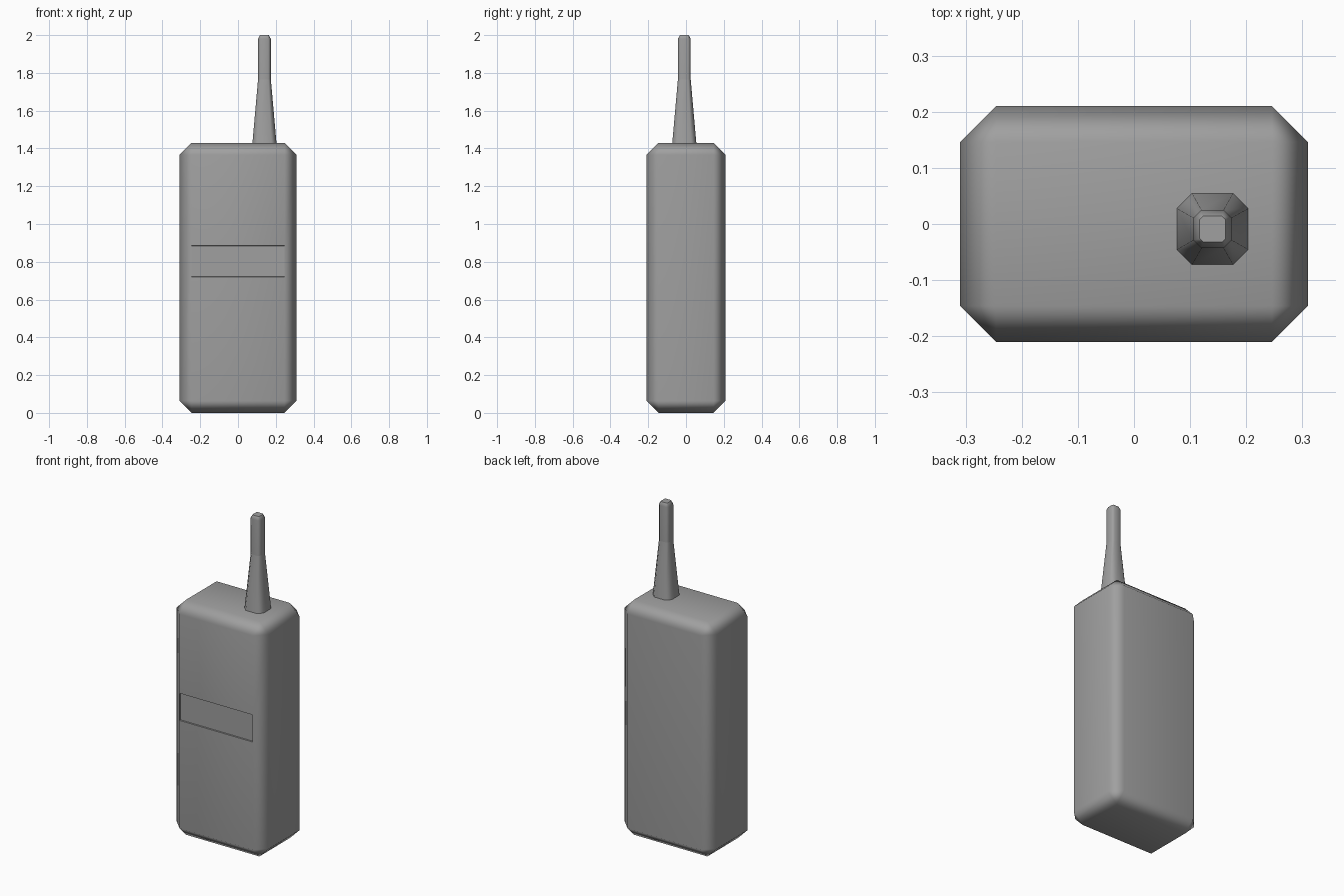
import bpy, bmesh, math

if "Cube" in bpy.data.objects:
    bpy.data.objects.remove(bpy.data.objects["Cube"])

grey = bpy.data.materials.new("mid grey")
grey.diffuse_color = (0.35, 0.35, 0.35, 1)
grey.use_nodes = True
grey.node_tree.nodes["Principled BSDF"].inputs["Base Color"].default_value = grey.diffuse_color


def finish(bm, name):
    """Smooth shading with sharp edges above 60 degrees, flat faces kept flat."""
    bmesh.ops.recalc_face_normals(bm, faces=bm.faces[:])
    for f in bm.faces:
        f.smooth = True
    for e in bm.edges:
        e.smooth = e.calc_face_angle(0) < math.radians(60)
    mesh = bpy.data.meshes.new(name)
    bm.to_mesh(mesh)
    bm.free()
    mesh.materials.append(grey)
    obj = bpy.data.objects.new(name, mesh)
    bpy.context.collection.objects.link(obj)
    mod = obj.modifiers.new("flat faces", 'WEIGHTED_NORMAL')
    mod.keep_sharp = True
    return obj


def loft(name, rings, cx, cy):
    """Stack of corner-cut squares given as (half width, corner cut, height)."""
    bm = bmesh.new()
    loops = []
    for h, c, z in rings:
        k = h - c
        pts = [(h, -k), (h, k), (k, h), (-k, h), (-h, k), (-h, -k), (-k, -h), (k, -h)]
        loops.append([bm.verts.new((cx + x, cy + y, z)) for x, y in pts])
    for a, b in zip(loops, loops[1:]):
        for i in range(8):
            j = (i + 1) % 8
            bm.faces.new((a[i], a[j], b[j], b[i]))
    bm.faces.new(loops[0][::-1])
    bm.faces.new(loops[-1])
    return finish(bm, name)


# Chamfered body
W, D, H, CH = 0.62, 0.42, 1.43, 0.064
bm = bmesh.new()
bmesh.ops.create_cube(bm, size=1)
for v in bm.verts:
    v.co = (v.co.x * W, v.co.y * D, (v.co.z + 0.5) * H)
bmesh.ops.bevel(bm, geom=bm.edges[:], offset=CH, offset_type='OFFSET',
                segments=1, profile=0.5, affect='EDGES')
bm.normal_update()

# Shallow screen recess across the front face
for z in (0.72, 0.885):
    front = [f for f in bm.faces if f.normal.y < -0.99]
    geom = set(front)
    for f in front:
        geom.update(f.edges)
        geom.update(f.verts)
    bmesh.ops.bisect_plane(bm, geom=list(geom), plane_co=(0, 0, z), plane_no=(0, 0, 1))
    bm.normal_update()
screen = [f for f in bm.faces if f.normal.y < -0.99
          and 0.72 < f.calc_center_median().z < 0.885]
bmesh.ops.inset_individual(bm, faces=screen, thickness=0.001, depth=-0.008,
                           use_even_offset=True)
finish(bm, "body")

# Antenna: tapered base and straight tip
AX, AY = 0.14, -0.009
loft("antenna_base", [(0.064, 0.027, 1.425), (0.034, 0.014, 1.765)], AX, AY)
loft("antenna_tip", [(0.034, 0.014, 1.765), (0.034, 0.014, 1.98),
                     (0.023, 0.006, 2.0)], AX, AY)
